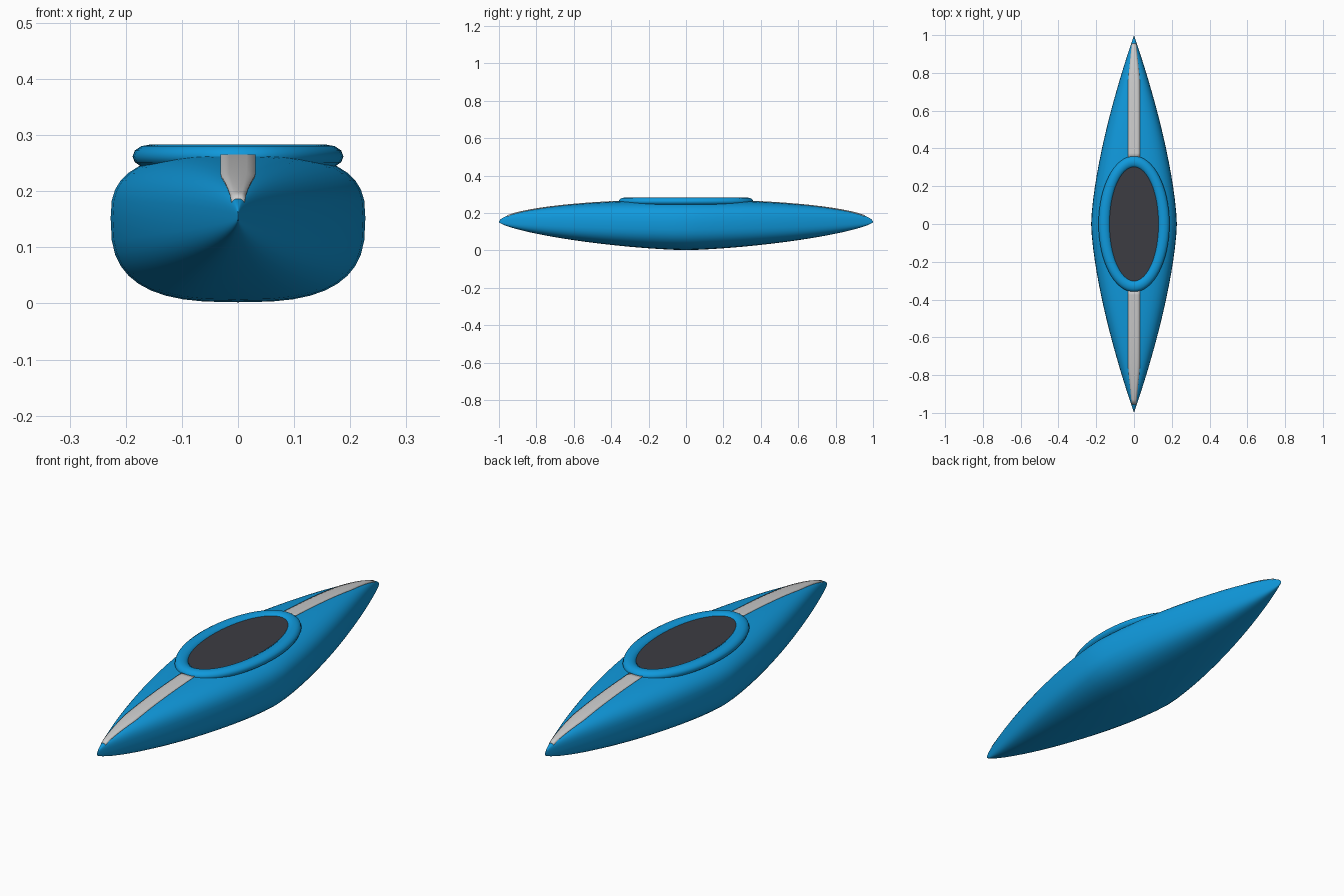
import bpy, bmesh, math

if "Cube" in bpy.data.objects:
    bpy.data.objects.remove(bpy.data.objects["Cube"])


def material(name, rgb):
    m = bpy.data.materials.new(name)
    m.diffuse_color = (*rgb, 1)
    m.use_nodes = True
    m.node_tree.nodes["Principled BSDF"].inputs["Base Color"].default_value = m.diffuse_color
    return m


BLUE = material("hull blue", (0.005, 0.32, 0.72))
GREY = material("stripe grey", (0.6, 0.6, 0.6))
DARK = material("cockpit dark", (0.045, 0.045, 0.055))

MID_Z, EXP = 0.152, 2.8


def half_width(y):
    return 0.227 * (1 - abs(y) ** 1.5)


def deck_height(y):
    return 0.118 * max(0, 1 - abs(y) ** 2.1) ** 0.52


def keel_depth(y):
    return 0.150 * max(0, 1 - abs(y) ** 1.5) ** 0.7


def deck_z(x, y):
    r = min(1, abs(x) / half_width(y))
    return MID_Z + deck_height(y) * (1 - r ** EXP) ** (1 / EXP)


def make(name, verts, faces, mat, smooth=True):
    me = bpy.data.meshes.new(name)
    me.from_pydata(verts, [], faces)
    bm = bmesh.new()
    bm.from_mesh(me)
    bmesh.ops.recalc_face_normals(bm, faces=bm.faces)
    bm.to_mesh(me)
    bm.free()
    me.materials.append(mat)
    ob = bpy.data.objects.new(name, me)
    bpy.context.collection.objects.link(ob)
    for p in me.polygons:
        p.use_smooth = smooth
    return ob


def spow(v, e):
    return math.copysign(abs(v) ** e, v)


# Hull: superellipse sections lofted between two pointed ends
N, S = 40, 48
verts, faces = [], []
for i in range(1, S):
    y = -math.cos(math.pi * i / S)
    for k in range(N):
        a = 2 * math.pi * k / N
        s = spow(math.sin(a), 2 / EXP)
        h = deck_height(y) if s > 0 else keel_depth(y)
        verts.append((half_width(y) * spow(math.cos(a), 2 / EXP), y, MID_Z + h * s))
for i in range(S - 2):
    for k in range(N):
        k2 = (k + 1) % N
        faces.append((i * N + k, i * N + k2, (i + 1) * N + k2, (i + 1) * N + k))
verts += [(0, -1, MID_Z), (0, 1, MID_Z)]
for k in range(N):
    k2 = (k + 1) % N
    last = (S - 2) * N
    faces.append((len(verts) - 2, k2, k))
    faces.append((len(verts) - 1, last + k, last + k2))
make("hull", verts, faces, BLUE)

# Cockpit rim: oval ring with a rounded section
M, R = 64, 12
verts, faces = [], []
for i in range(M):
    a = 2 * math.pi * i / M
    for k in range(R):
        b = 2 * math.pi * k / R
        o = 0.031 * math.cos(b)
        verts.append(((0.157 + o) * math.cos(a), (0.329 + o) * math.sin(a),
                      0.262 + 0.021 * math.sin(b)))
        faces.append((i * R + k, i * R + (k + 1) % R,
                      (i + 1) % M * R + (k + 1) % R, (i + 1) % M * R + k))
make("cockpit_rim", verts, faces, BLUE)

# Cockpit opening: dark oval closing the inside of the rim
top = [(0.13 * math.cos(2 * math.pi * i / M), 0.302 * math.sin(2 * math.pi * i / M), 0.273)
       for i in range(M)]
make("cockpit_opening", top, [tuple(range(M))], DARK, smooth=False)

# Deck stripes: thin strips that follow the deck fore and aft
C, L = 4, 24
for name, side in (("front_stripe", -1), ("back_stripe", 1)):
    verts, faces = [], []
    for i in range(L + 1):
        y = 0.35 + 0.605 * i / L
        w = min(0.031, 0.012 + 0.019 * (0.955 - y) / 0.19)
        for j in range(C + 1):
            x = w * (2 * j / C - 1)
            verts.append((x, side * y, deck_z(x, y) + 0.003))
    for i in range(L):
        for j in range(C):
            a = i * (C + 1) + j
            faces.append((a, a + 1, a + C + 2, a + C + 1))
    ob = make(name, verts, faces, GREY)
    mod = ob.modifiers.new("thickness", "SOLIDIFY")
    mod.thickness = 0.006
    mod.offset = -1
